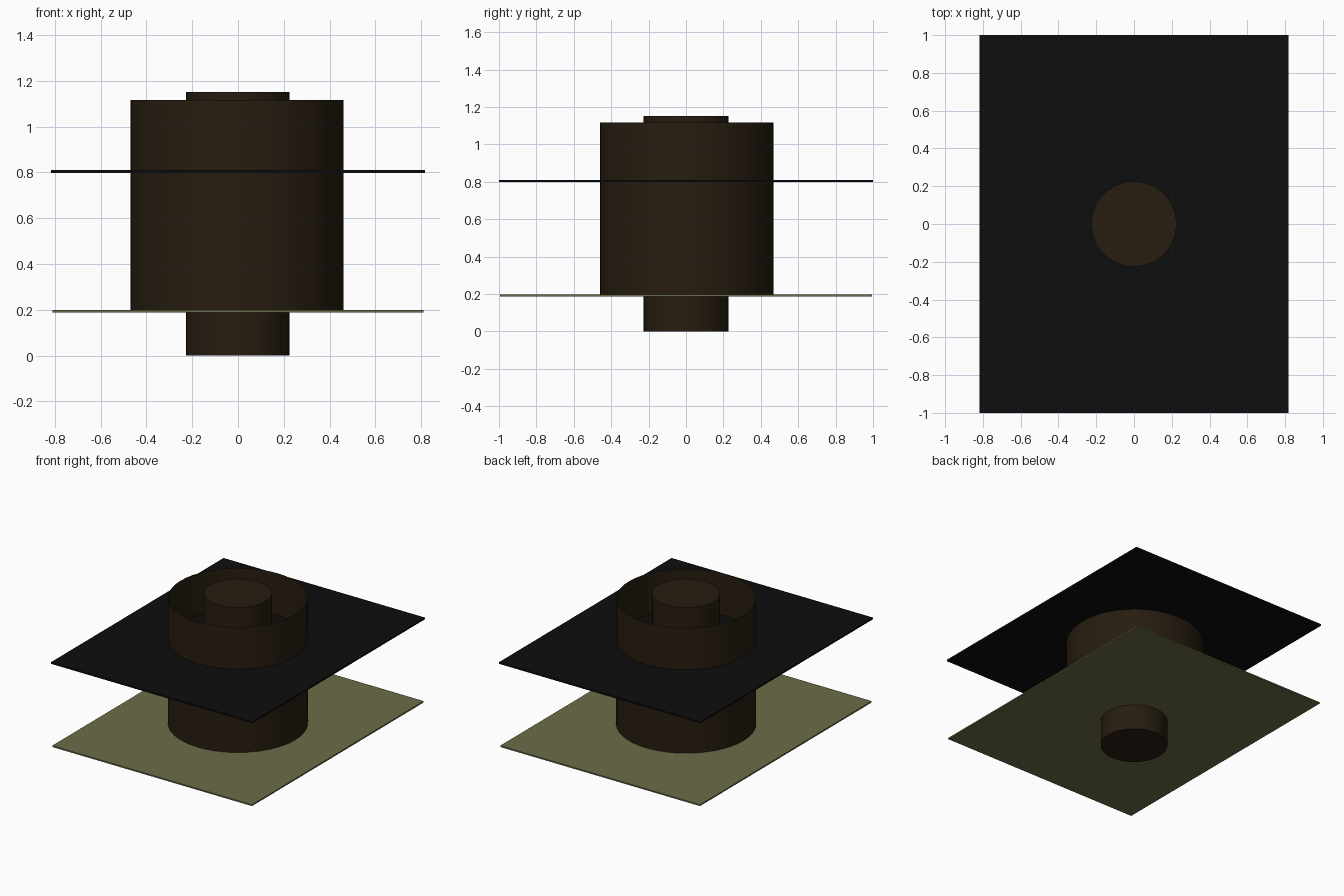
import bpy
import math

if "Cube" in bpy.data.objects:
    bpy.data.objects.remove(bpy.data.objects["Cube"])


def material(name, rgb):
    mat = bpy.data.materials.new(name)
    mat.diffuse_color = (*rgb, 1)
    mat.use_nodes = True
    mat.node_tree.nodes["Principled BSDF"].inputs["Base Color"].default_value = mat.diffuse_color
    return mat


brown = material("dark_brown", (0.020, 0.012, 0.005))
black = material("black", (0.004, 0.004, 0.004))
olive = material("olive", (0.15, 0.15, 0.065))


def plate(name, half_x, half_y, z0, z1, mat):
    bpy.ops.mesh.primitive_cube_add(size=1, location=(0, 0, (z0 + z1) / 2))
    ob = bpy.context.object
    ob.name = name
    ob.scale = (2 * half_x, 2 * half_y, z1 - z0)
    bpy.ops.object.transform_apply(location=False, rotation=False, scale=True)
    ob.data.materials.append(mat)


def cylinder(name, centre, radius, z0, z1, fill, mat):
    bpy.ops.mesh.primitive_cylinder_add(
        vertices=48, radius=radius, depth=z1 - z0, end_fill_type=fill,
        location=(*centre, (z0 + z1) / 2))
    ob = bpy.context.object
    ob.name = name
    ob.data.materials.append(mat)
    bpy.ops.object.shade_smooth_by_angle(angle=math.radians(35))


# Two thin rectangular sheets
plate("lower_plate", 0.81, 0.995, 0.188, 0.198, olive)
plate("upper_plate", 0.817, 1.0, 0.798, 0.81, black)

# Open thin-walled sleeve running from the lower plate through the upper one
cylinder("outer_sleeve", (-0.004, 0.004), 0.465, 0.188, 1.117, 'NOTHING', brown)

# Solid core passing through everything
cylinder("inner_core", (-0.001, 0), 0.226, 0.0, 1.152, 'NGON', brown)
